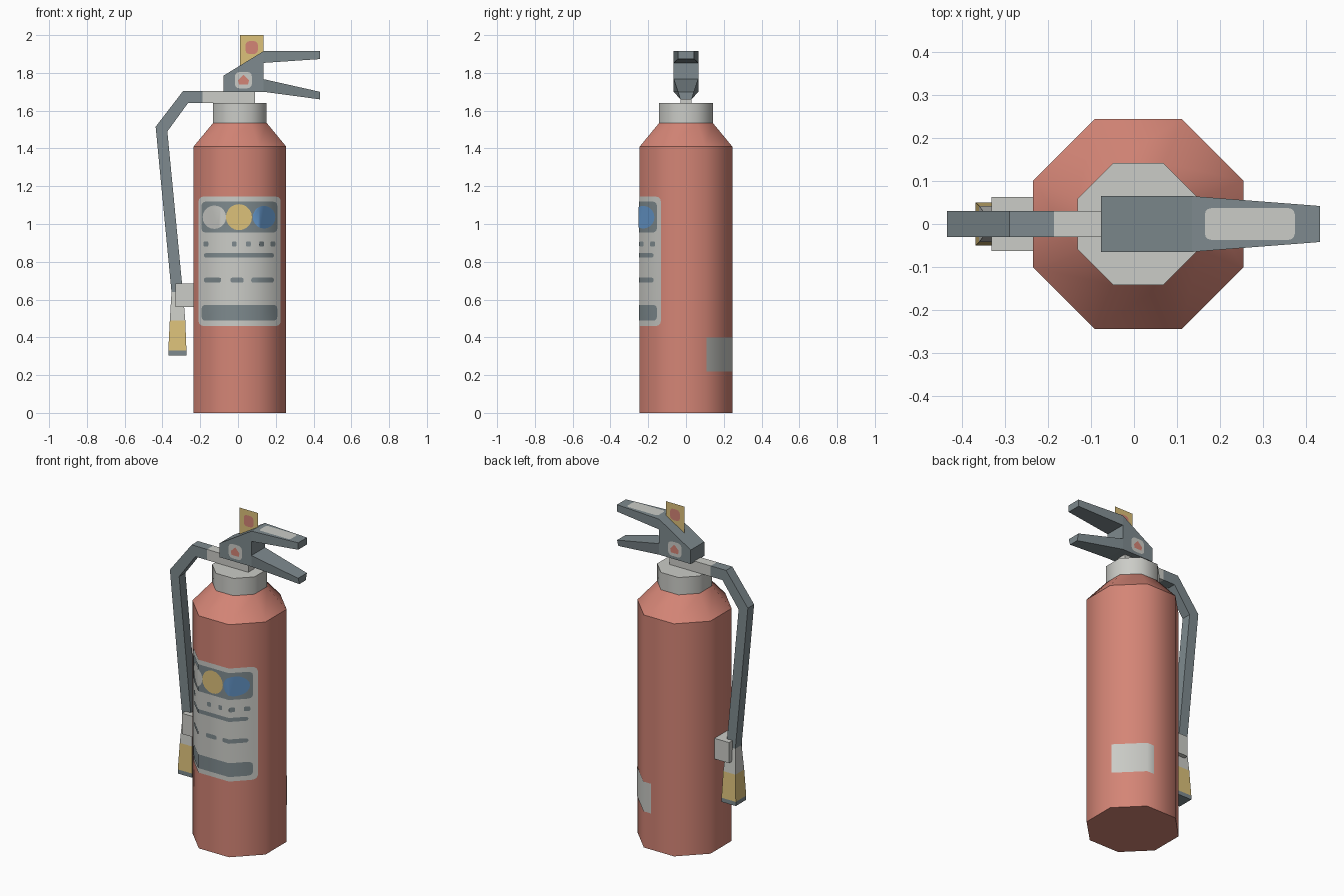
import bpy, bmesh, math
from mathutils import Vector

if "Cube" in bpy.data.objects:
    bpy.data.objects.remove(bpy.data.objects["Cube"])

CX, A = 0.01, 0.245          # cylinder axis x and octagon apothem


def material(name, rgb):
    lin = [((c / 255 + 0.055) / 1.055) ** 2.4 for c in rgb]
    m = bpy.data.materials.new(name)
    m.diffuse_color = (*lin, 1)
    m.use_nodes = True
    m.node_tree.nodes["Principled BSDF"].inputs["Base Color"].default_value = m.diffuse_color
    return m


RED = material("soft_red", (212, 133, 118))
GREY = material("light_grey", (203, 204, 199))
SLATE = material("slate_grey", (126, 138, 142))
YELLOW = material("mustard_yellow", (220, 193, 122))
BLUE = material("label_blue", (97, 146, 196))


def finish(name, bm, mats):
    me = bpy.data.meshes.new(name)
    bm.to_mesh(me)
    bm.free()
    for m in mats:
        me.materials.append(m)
    ob = bpy.data.objects.new(name, me)
    bpy.context.collection.objects.link(ob)
    return ob


def loft(name, rings, mats, seg_mats=None, smooth=False):
    """Bridge a list of equal rings and cap both ends."""
    bm = bmesh.new()
    vs = [[bm.verts.new(p) for p in r] for r in rings]
    n = len(rings[0])
    for k in range(len(vs) - 1):
        for i in range(n):
            j = (i + 1) % n
            f = bm.faces.new((vs[k][i], vs[k][j], vs[k + 1][j], vs[k + 1][i]))
            f.material_index = seg_mats[k] if seg_mats else 0
            f.smooth = smooth
    for ring, k in ((vs[0], 0), (vs[-1], -1)):
        f = bm.faces.new(ring)
        f.material_index = seg_mats[k] if seg_mats else 0
    bmesh.ops.recalc_face_normals(bm, faces=bm.faces)
    if smooth:               # horizontal edges stay sharp
        for e in bm.edges:
            e.smooth = abs(e.verts[0].co.z - e.verts[1].co.z) > 1e-5
    return finish(name, bm, mats)


def octagon(a, z):
    r = a / math.cos(math.pi / 8)
    return [(CX + r * math.cos(math.pi * (2 * i + 1) / 8),
             r * math.sin(math.pi * (2 * i + 1) / 8), z) for i in range(8)]


def section(xo, zo, xi, zi, wo, wi=None):
    """Four-sided section spanning outer to inner point, with half widths in y."""
    wi = wo if wi is None else wi
    return [(xo, -wo, zo), (xo, wo, zo), (xi, wi, zi), (xi, -wi, zi)]


def rrect(x0, x1, y0, y1, r=0.02):
    """Rounded rectangle outline."""
    pts = []
    for q, (x, y) in enumerate(((x1 - r, y1 - r), (x0 + r, y1 - r), (x0 + r, y0 + r), (x1 - r, y0 + r))):
        for s in range(4):
            t = math.pi / 2 * (q + s / 3)
            pts.append((x + r * math.cos(t), y + r * math.sin(t)))
    return pts


def disc(x, y, r, n=20):
    return [(x + r * math.cos(2 * math.pi * i / n), y + r * math.sin(2 * math.pi * i / n)) for i in range(n)]


def sheet(name, pts, outward, mat):
    bm = bmesh.new()
    f = bm.faces.new([bm.verts.new(p) for p in pts])
    f.normal_update()
    if f.normal.dot(Vector(outward)) < 0:
        f.normal_flip()
    return finish(name, bm, [mat])


def wrapped(name, outlines, mat, layer, side=-1):
    """Flat outlines in (x, z) wrapped on the front (-1) or back (+1) of the octagon."""
    a = A + 0.002 * layer
    crease = a * (math.sqrt(2) - 1)
    bm = bmesh.new()
    for pts in outlines:
        bm.faces.new([bm.verts.new((x, 0, z)) for x, z in pts])
    for s in (-1, 1):
        bmesh.ops.bisect_plane(bm, geom=bm.verts[:] + bm.edges[:] + bm.faces[:], dist=1e-5,
                               plane_co=(CX + s * crease, 0, 0), plane_no=(1, 0, 0))
    for v in bm.verts:
        v.co.y = side * min(a, a * math.sqrt(2) - abs(v.co.x - CX))
    bm.normal_update()
    for f in bm.faces:
        f.smooth = True
        if f.normal.y * side < 0:
            f.normal_flip()
    return finish(name, bm, [mat])


# Cylinder with sloped shoulder, and collar
loft("cylinder", [octagon(A, 0), octagon(A, 1.41), octagon(0.142, 1.535)], [RED], smooth=True)
loft("collar", [octagon(0.142, 1.535), octagon(0.142, 1.64)], [GREY], smooth=True)

# Outlet block, hose and nozzle in one sweep
loft("hose", [section(0.09, 1.705, 0.09, 1.64, 0.03),
              section(-0.187, 1.705, -0.187, 1.64, 0.03),
              section(-0.29, 1.705, -0.265, 1.64, 0.03),
              section(-0.436, 1.515, -0.374, 1.49, 0.03),
              section(-0.352, 0.64, -0.292, 0.64, 0.03),
              section(-0.361, 0.49, -0.279, 0.49, 0.042),
              section(-0.369, 0.33, -0.273, 0.33, 0.05),
              section(-0.369, 0.305, -0.273, 0.305, 0.05)],
     [GREY, SLATE, YELLOW], [0, 1, 1, 1, 0, 2, 1])

# Clip holding the hose to the cylinder
loft("hose_clip", [section(-0.332, 0.685, -0.332, 0.56, 0.063),
                   section(-0.225, 0.685, -0.225, 0.56, 0.063)], [GREY])

# Valve block and the two squeeze levers
loft("valve_block", [section(-0.077, 1.785, -0.077, 1.70, 0.065),
                     section(0.135, 1.915, 0.135, 1.70, 0.065)], [SLATE])
loft("upper_lever", [section(0.135, 1.915, 0.135, 1.853, 0.065),
                     section(0.433, 1.915, 0.433, 1.873, 0.042)], [SLATE])
loft("lower_lever", [section(0.135, 1.767, 0.135, 1.70, 0.065),
                     section(0.433, 1.70, 0.433, 1.66, 0.042, 0.03)], [SLATE])

# Pad on the upper lever
sheet("lever_pad", [(x, y, 1.918) for x, y in rrect(0.165, 0.375, -0.037, 0.037, 0.015)], (0, 0, 1), GREY)

# Safety tag standing on the valve block
sheet("safety_tag", [(0.01, 0, 1.80), (0.135, 0, 1.80), (0.135, 0, 2.0), (0.01, 0, 2.0)], (0, -1, 0), YELLOW)

# Marks on both sides of the tag and the valve block
for side, word in ((-1, "front"), (1, "back")):
    out = (0, side, 0)
    sheet("tag_mark_" + word, [(x, side * 0.002, z) for x, z in rrect(0.04, 0.105, 1.90, 1.968)], out, RED)
    sheet("block_sticker_" + word, [(x, side * 0.067, z) for x, z in rrect(-0.017, 0.074, 1.718, 1.805, 0.025)],
          out, GREY)
    sheet("block_flame_" + word, [(x, side * 0.069, z) for x, z in
          ((0.005, 1.738), (0.053, 1.738), (0.058, 1.76), (0.03, 1.79), (0.0, 1.76))], out, RED)

# Front label with header, dots and bars
wrapped("label", [rrect(-0.209, 0.226, 0.46, 1.145, 0.025)], GREY, 1)
bars = [rrect(-0.193, 0.208, 0.955, 1.118), rrect(-0.193, 0.208, 0.488, 0.572),
        rrect(-0.18, 0.19, 0.822, 0.846, 0.01),
        rrect(-0.18, -0.09, 0.69, 0.716, 0.01), rrect(-0.04, 0.03, 0.69, 0.716, 0.01),
        rrect(0.07, 0.19, 0.69, 0.716, 0.01)]
bars += [rrect(x - 0.013, x + 0.013, 0.88, 0.908, 0.008) for x in (-0.17, -0.02, 0.055, 0.125, 0.185)]
wrapped("label_bars", bars, SLATE, 2)
wrapped("label_grey_dot", [disc(-0.125, 1.036, 0.062)], GREY, 3)
wrapped("label_yellow_dot", [disc(0.005, 1.036, 0.069)], YELLOW, 3)
wrapped("label_blue_dot", [disc(0.138, 1.036, 0.06)], BLUE, 3)

# Small plain sticker on the back right
wrapped("back_sticker", [[(0.062, 0.22), (0.252, 0.22), (0.252, 0.40), (0.062, 0.40)]], GREY, 1, side=1)
